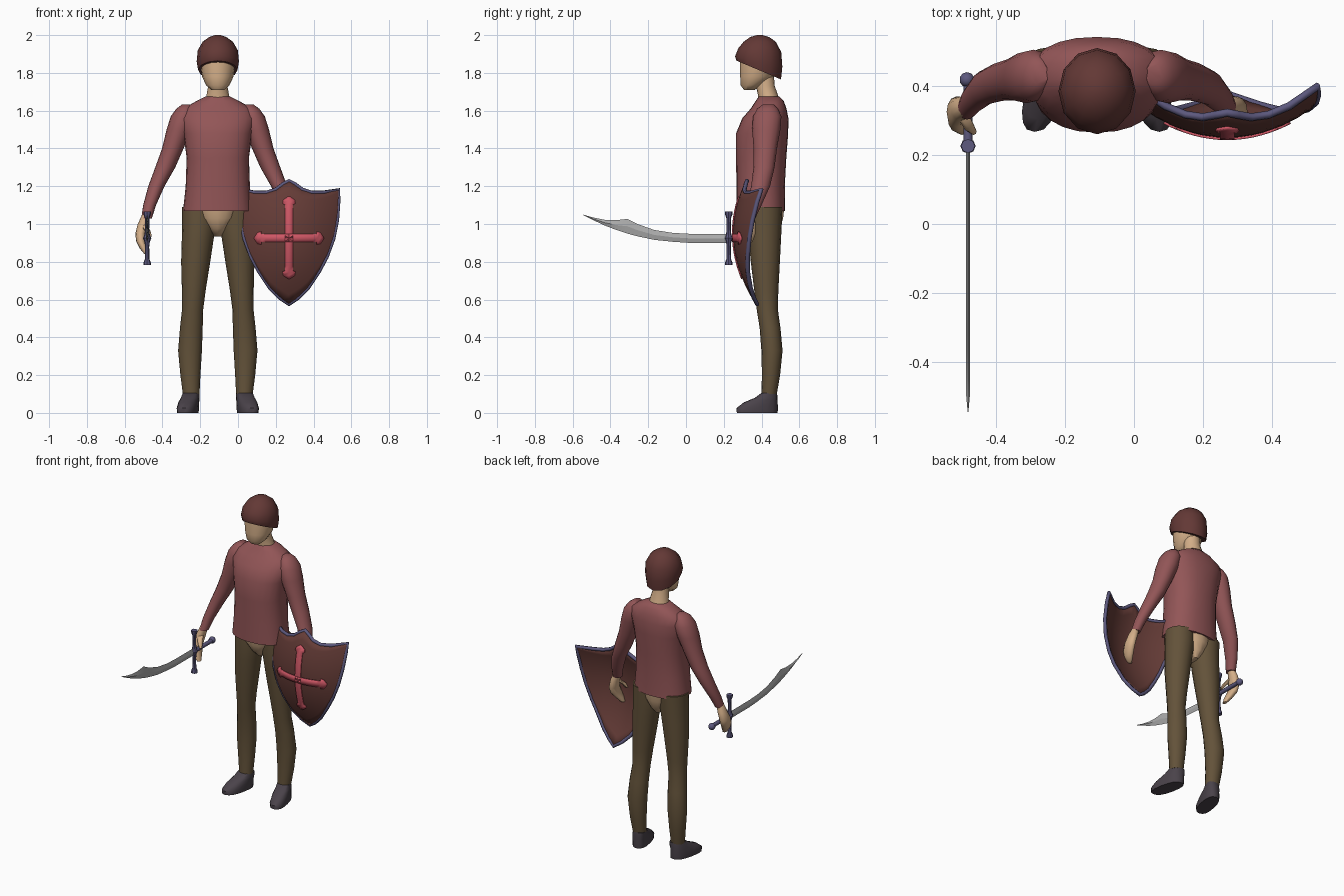
import bpy, bmesh, math

if "Cube" in bpy.data.objects:
    bpy.data.objects.remove(bpy.data.objects["Cube"])

CX = -0.107                      # body centre line
SX, SY, SZ = 0.27, 0.257, 0.95   # shield centre


def mat(name, r, g, b):
    m = bpy.data.materials.new(name)
    m.diffuse_color = (r, g, b, 1)
    m.use_nodes = True
    m.node_tree.nodes["Principled BSDF"].inputs["Base Color"].default_value = m.diffuse_color
    return m


SHIRT = mat("dusty red cloth", 0.29, 0.092, 0.095)
TROUSER = mat("olive brown cloth", 0.125, 0.085, 0.042)
SKIN = mat("skin", 0.66, 0.43, 0.25)
HAIR = mat("dark brown hair", 0.125, 0.04, 0.036)
SHOE = mat("charcoal leather", 0.068, 0.055, 0.068)
WOOD = mat("shield brown", 0.13, 0.045, 0.038)
METAL = mat("blue grey metal", 0.11, 0.10, 0.21)
RED = mat("bright red", 0.62, 0.095, 0.13)
STEEL = mat("steel", 0.42, 0.42, 0.42)


def finish(obj, m, angle=50):
    obj.data.materials.append(m)
    bpy.ops.object.select_all(action='DESELECT')
    obj.select_set(True)
    bpy.context.view_layer.objects.active = obj
    bpy.ops.object.shade_smooth_by_angle(angle=math.radians(angle))
    return obj


def from_bmesh(name, bm, m, angle=50):
    bmesh.ops.recalc_face_normals(bm, faces=bm.faces)
    me = bpy.data.meshes.new(name)
    bm.to_mesh(me)
    bm.free()
    obj = bpy.data.objects.new(name, me)
    bpy.context.collection.objects.link(obj)
    return finish(obj, m, angle)


def loft(name, rings, m, n=16, power=2.0, shear=0, angle=50):
    """Skin over level rings: (x, y, z, rx, ry[, tilt])."""
    bm = bmesh.new()
    loops = []
    for x, y, z, rx, ry, *tilt in rings:
        loop = []
        for i in range(n):
            a = 2 * math.pi * i / n
            c, s = math.cos(a), math.sin(a)
            px = math.copysign(abs(c) ** (2 / power), c) * rx
            py = math.copysign(abs(s) ** (2 / power), s) * ry
            pz = z + (tilt[0] * py if tilt else 0)
            loop.append(bm.verts.new((x + px + shear * (y + py - 0.44), y + py, pz)))
        loops.append(loop)
    for a, b in zip(loops, loops[1:]):
        for i in range(n):
            j = (i + 1) % n
            bm.faces.new((a[i], a[j], b[j], b[i]))
    bm.faces.new(loops[0])
    bm.faces.new(loops[-1])
    return from_bmesh(name, bm, m, angle)


def body(name, rows, m, side=0, **kw):
    """Rows are (distance from centre line, y, z, rx, ry[, tilt])."""
    return loft(name, [(CX + side * r[0],) + tuple(r[1:]) for r in rows], m, **kw)


# head, neck and hair
body("head", [(0, .335, 1.71, .035, .028), (0, .347, 1.735, .062, .058),
              (0, .375, 1.78, .083, .088), (0, .385, 1.85, .094, .1),
              (0, .39, 1.92, .094, .1)], SKIN)
body("neck", [(0, .44, 1.62, .075, .06), (0, .435, 1.68, .06, .053),
              (0, .42, 1.73, .051, .05), (0, .415, 1.79, .051, .05)], SKIN)
body("hair", [(0, .385, 1.815, .104, .118, -.42), (0, .385, 1.86, .112, .125, -.22),
              (0, .39, 1.92, .106, .114, -.08), (0, .39, 1.965, .08, .085),
              (0, .39, 1.99, .045, .05), (0, .39, 2.0, .015, .015)], HAIR, n=12)

# shirt body and the bare hips below it
body("shirt", [(0, .396, 1.07, .184, .129), (0, .395, 1.2, .17, .128),
               (0, .398, 1.35, .165, .133), (0, .403, 1.48, .182, .138),
               (0, .42, 1.56, .2, .122), (0, .437, 1.61, .185, .095),
               (0, .443, 1.65, .115, .075), (0, .44, 1.675, .066, .055)], SHIRT, n=24, power=2.3)
body("hips", [(0, .41, 1.1, .13, .112), (0, .41, 1.03, .105, .104),
              (0, .415, .975, .06, .08), (0, .42, .935, .02, .045)], SKIN)

# limbs, built once for each side
for side, tag in ((-1, "right"), (1, "left")):
    body(tag + "_sleeve", [(.165, .435, 1.632, .025, .03), (.175, .432, 1.61, .045, .055),
                           (.185, .43, 1.57, .064, .075), (.205, .425, 1.5, .066, .075),
                           (.238, .42, 1.4, .057, .062), (.278, .413, 1.3, .053, .056),
                           (.325, .395, 1.2, .043, .05), (.361, .36, 1.1, .034, .04),
                           (.377, .335, 1.03, .028, .032)], SHIRT, side)
    body(tag + "_hand", [(.378, .335, 1.05, .022, .024), (.396, .335, 1.0, .028, .034),
                         (.409, .325, .95, .027, .044), (.408, .31, .91, .025, .044),
                         (.392, .29, .87, .021, .032), (.376, .28, .84, .012, .016)], SKIN, side, n=12)
    body(tag + "_thumb", [(.392, .32, .995, .018, .018), (.372, .285, .965, .015, .017),
                          (.358, .268, .935, .009, .01)], SKIN, side, n=8)
    body(tag + "_trouser_leg", [(.097, .42, 1.09, .092, .09), (.099, .417, 1.0, .09, .09),
                                (.108, .418, .9, .083, .084), (.117, .42, .8, .077, .077),
                                (.127, .425, .65, .063, .064), (.133, .43, .55, .056, .056),
                                (.14, .445, .45, .06, .055), (.147, .455, .33, .063, .056),
                                (.145, .45, .2, .053, .048), (.141, .44, .1, .044, .041)], TROUSER, side)
    body(tag + "_shoe", [(.146, .377, 0, .05, .108), (.146, .377, .025, .052, .11),
                         (.145, .395, .055, .05, .09), (.143, .425, .08, .047, .06),
                         (.141, .44, .105, .043, .042)], SHOE, side, power=2.5, shear=-.2 * side)


# shield: a doubly curved plate
def surf(dx, z, off=0):
    return (SX + dx, SY + 1.4 * dx * dx + 0.85 * (z - SZ) ** 2 + off, z)


def interp(table, v):
    for (a, fa), (b, fb) in zip(table, table[1:]):
        if v <= b:
            return fa + (fb - fa) * (v - a) / (b - a)
    return table[-1][1]


TOP = [(0, 1.228), (.03, 1.212), (.07, 1.182), (.12, 1.166), (.18, 1.166), (.262, 1.182)]
LOW = [(0, .575), (.05, .61), (.1, .66), (.16, .75), (.2, .825), (.235, .92), (.255, 1.02), (.262, 1.12)]
COLS = [0, .03, .07, .1, .13, .16, .2, .235, .255, .262]
COLS = [-c for c in COLS[:0:-1]] + COLS


def strip_mesh(name, columns, m, thick):
    """Grid through columns of points, thickened."""
    bm = bmesh.new()
    grid = [[bm.verts.new(p) for p in col] for col in columns]
    for a, b in zip(grid, grid[1:]):
        for i in range(len(a) - 1):
            bm.faces.new((a[i], b[i], b[i + 1], a[i + 1]))
    obj = from_bmesh(name, bm, m, 40)
    mod = obj.modifiers.new("thickness", 'SOLIDIFY')
    mod.thickness, mod.offset = thick, 0
    return obj


strip_mesh("shield_plate", [[surf(c, interp(LOW, abs(c)) + (interp(TOP, abs(c)) - interp(LOW, abs(c))) * r / 12)
                             for r in range(13)] for c in COLS], WOOD, .014)

# shield rim, a tube along the outline
half = [surf(d, z) for d, z in TOP + LOW[::-1]]
other = [surf(-d, z) for d, z in LOW[1:] + TOP[:0:-1]]
cu = bpy.data.curves.new("shield_rim", 'CURVE')
cu.dimensions = '3D'
cu.bevel_depth, cu.bevel_resolution = .0115, 1
sp = cu.splines.new('POLY')
sp.points.add(len(half + other) - 1)
for p, co in zip(sp.points, half + other):
    p.co = (*co, 1)
sp.use_cyclic_u = True
rim = bpy.data.objects.new("shield_rim", cu)
bpy.context.collection.objects.link(rim)
cu.materials.append(METAL)

# cross on the shield: four flared arms
for k, (ux, uz, length) in enumerate(((0, 1, .22), (0, -1, .215), (1, 0, .183), (-1, 0, .183))):
    stations = [(length * t / 6 * .8, .021) for t in range(7)]
    stations += [(length - .036, .034), (length - .018, .03), (length, .004)]
    strip_mesh("cross_arm_%d" % (k + 1),
               [[surf(ux * s + uz * w * v, .925 + uz * s + ux * w * v, -.0105) for v in (-1, 0, 1)]
                for s, w in stations], RED, .007)

# curved sword blade with a diamond section: (y, lower z, upper z)
BX = -.481
bm = bmesh.new()
secs = []
for y, lo, up in [(.225, .9, .948), (.02, .9, .948), (-.07, .906, .953), (-.167, .916, .968),
                  (-.257, .935, 1.0), (-.31, .949, 1.027), (-.37, .969, 1.02),
                  (-.43, .992, 1.022), (-.49, 1.02, 1.034), (-.545, 1.047, 1.05)]:
    t = .006 if y > -.5 else .001
    mid = (lo + up) / 2
    secs.append([bm.verts.new(p) for p in ((BX, y, lo), (BX + t, y, mid), (BX, y, up), (BX - t, y, mid))])
for a, b in zip(secs, secs[1:]):
    for i in range(4):
        bm.faces.new((a[i], a[(i + 1) % 4], b[(i + 1) % 4], b[i]))
bm.faces.new(secs[0])
bm.faces.new(secs[-1])
from_bmesh("sword_blade", bm, STEEL, 20)

# sword guard, grip and pommel
loft("sword_guard", [(BX, .226, z, r, r) for z, r in
                     ((.782, .02), (.795, .02), (.815, .012), (.88, .011), (.905, .014), (.925, .022),
                      (.945, .014), (.97, .011), (1.03, .012), (1.052, .02), (1.065, .02))], METAL, n=8, angle=30)
bpy.ops.mesh.primitive_cylinder_add(vertices=10, radius=.013, depth=.19, location=(BX, .32, .925),
                                    rotation=(math.pi / 2, 0, 0))
bpy.context.object.name = "sword_grip"
finish(bpy.context.object, METAL)
bpy.ops.mesh.primitive_uv_sphere_add(segments=10, ring_count=6, radius=.022, location=(BX - .003, .418, .925))
bpy.context.object.name = "sword_pommel"
finish(bpy.context.object, METAL)
